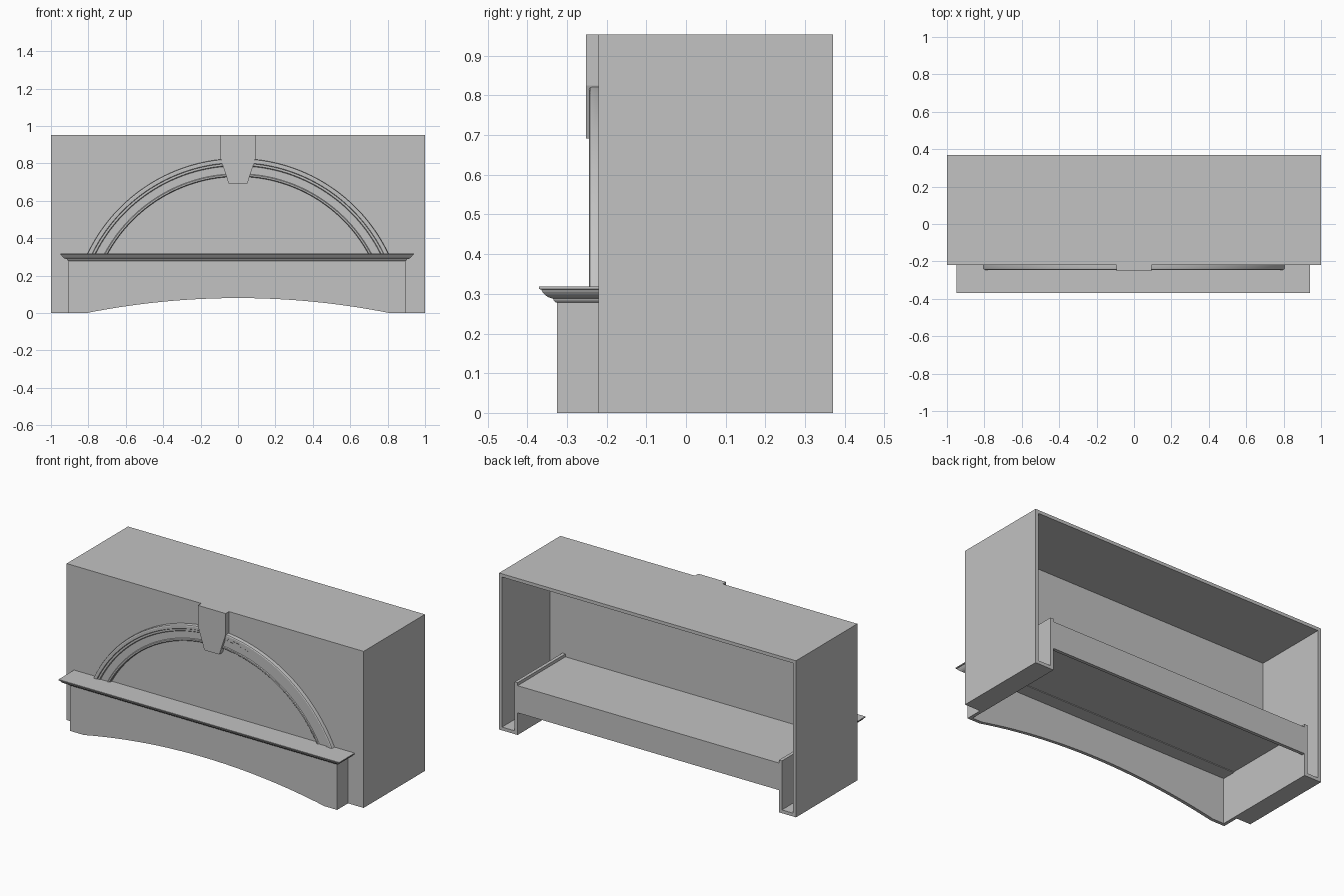
import bpy, bmesh, math

if "Cube" in bpy.data.objects:
    bpy.data.objects.remove(bpy.data.objects["Cube"])

# One plain grey paint for everything
grey = bpy.data.materials.new("grey_paint")
grey.diffuse_color = (0.54, 0.54, 0.54, 1)
grey.use_nodes = True
grey.node_tree.nodes["Principled BSDF"].inputs["Base Color"].default_value = grey.diffuse_color

BACK, FRONT, BOX_FRONT = 0.37, -0.22, -0.325
TOP, T = 0.953, 0.02
XL, XR = -0.905, 0.895          # sides of the projecting lower box


def finish(name, bm, smooth=False):
    bmesh.ops.recalc_face_normals(bm, faces=bm.faces)
    me = bpy.data.meshes.new(name)
    bm.to_mesh(me)
    bm.free()
    me.materials.append(grey)
    ob = bpy.data.objects.new(name, me)
    bpy.context.collection.objects.link(ob)
    if smooth:
        bpy.ops.object.select_all(action='DESELECT')
        ob.select_set(True)
        bpy.context.view_layer.objects.active = ob
        bpy.ops.object.shade_smooth_by_angle(angle=math.radians(30))
    return ob


def box(name, x0, x1, y0, y1, z0, z1):
    bm = bmesh.new()
    bmesh.ops.create_cube(bm, size=1)
    for v in bm.verts:
        v.co = ((x0 + x1) / 2 + v.co.x * (x1 - x0),
                (y0 + y1) / 2 + v.co.y * (y1 - y0),
                (z0 + z1) / 2 + v.co.z * (z1 - z0))
    return finish(name, bm)


def plate(name, outline, y0, y1):
    """Extrude an (x, z) outline from y0 to y1."""
    bm = bmesh.new()
    face = bm.faces.new([bm.verts.new((x, y0, z)) for x, z in outline])
    new = bmesh.ops.extrude_face_region(bm, geom=[face])["geom"]
    for v in new:
        if isinstance(v, bmesh.types.BMVert):
            v.co.y = y1
    return finish(name, bm)


def loft(name, rings, closed, smooth=False):
    """Skin rings of equal length; closed wraps the rings, ends are capped."""
    bm = bmesh.new()
    rows = [[bm.verts.new(p) for p in r] for r in rings]
    n = len(rows[0])
    for a, b in zip(rows, rows[1:]):
        for i in range(n if closed else n - 1):
            j = (i + 1) % n
            bm.faces.new((a[i], a[j], b[j], b[i]))
    bm.faces.new(rows[0])
    bm.faces.new(rows[-1])
    return finish(name, bm, smooth)


# Hood shell, open at the back, with a thick front wall
box("top_panel", -1, 1, FRONT, BACK, TOP - T, TOP)
box("front_wall", -1 + T, 1 - T, FRONT, -0.09, 0.285, TOP - T)

# Side walls and the hollow posts under them
for side, inner in ((-1, XL), (1, XR)):
    tag = "left" if side < 0 else "right"
    wall = sorted((side, side - side * T))
    post = sorted((inner, side - side * T))
    liner = sorted((inner, inner - side * T))
    box(tag + "_side_wall", *wall, FRONT, BACK, 0, TOP - T)
    box(tag + "_post_front", *post, FRONT, -0.09, 0, 0.285)
    box(tag + "_post_floor", *post, -0.09, BACK, 0, T)
    box(tag + "_liner_wall", *liner, FRONT, BACK, 0, 0.318)
    box(tag + "_lower_box_side", *liner, BOX_FRONT + T, FRONT, 0, 0.279)

# Shelf and its hanging back panel
box("shelf", XL + T, XR - T, FRONT, BACK, 0.282, 0.3)
box("back_panel", XL + T, XR - T, BACK - T, BACK, 0.135, 0.282)

# Lower front panel with a shallow arched bottom edge
half, rise = 0.81, 0.08
rad = (half ** 2 + rise ** 2) / (2 * rise)
arc = []
for i in range(33):
    x = -half + 2 * half * i / 32
    arc.append((x, max(0, rise - rad + math.sqrt(rad ** 2 - x * x))))
plate("arched_front_panel", [(XL, 0.279), (XL, 0)] + arc + [(XR, 0), (XR, 0.279)],
      BOX_FRONT, BOX_FRONT + T)

# Mantel moulding: (overhang, height) profile mitred around the lower box
mantel = [(0, 0.278), (0.004, 0.279), (0.008, 0.283), (0.010, 0.288), (0.015, 0.289),
          (0.023, 0.292), (0.031, 0.298), (0.037, 0.305), (0.040, 0.311),
          (0.045, 0.312), (0.045, 0.318)]
loft("mantel", [[(XL - o, FRONT, z), (XL - o, BOX_FRONT - o, z),
                 (XR + o, BOX_FRONT - o, z), (XR + o, FRONT, z)] for o, z in mantel], True)

# Arched trim: (radius, depth) profile swept along an arc
trim = [(0.794, -0.002), (0.794, 0.016), (0.798, 0.020), (0.806, 0.020), (0.810, 0.016),
        (0.851, 0.016), (0.855, 0.021), (0.866, 0.021), (0.869, 0.025),
        (0.884, 0.025), (0.889, 0.022), (0.891, 0.017), (0.891, -0.002)]
CZ, FOOT, N = -0.065, 0.317, 64
rings = []
for i in range(N + 1):
    ring = []
    for r, d in trim:
        start = math.asin((FOOT - CZ) / r)     # every line ends flat on the mantel
        a = math.pi - start - (math.pi - 2 * start) * i / N
        ring.append((r * math.cos(a), FRONT - d, CZ + r * math.sin(a)))
    rings.append(ring)
loft("arch_trim", rings, True, True)

# Keystone
key = [(0.093, TOP), (0.093, 0.825), (0.05, 0.692)]
plate("keystone", key + [(-x, z) for x, z in reversed(key)], -0.252, FRONT)
